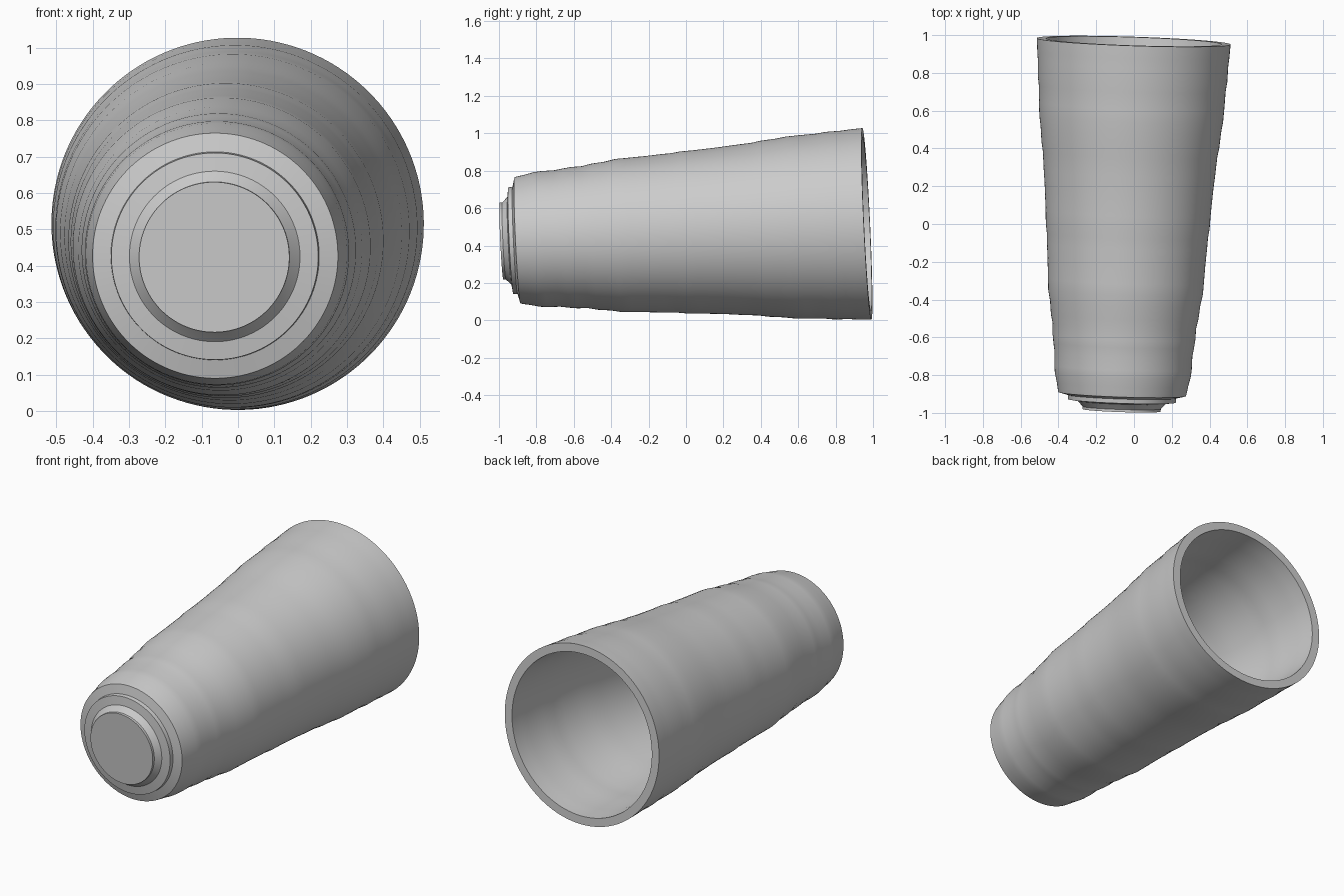
import bpy, bmesh, math
from mathutils import Vector, Matrix

if "Cube" in bpy.data.objects:
    bpy.data.objects.remove(bpy.data.objects["Cube"])

SEGMENTS = 128
WALL = 0.048

# Stepped foot: (radius, distance along the axis)
foot = [(0.207, -0.988), (0.207, -0.974), (0.220, -0.960), (0.235, -0.945),
        (0.285, -0.938), (0.287, -0.915), (0.338, -0.902)]

# Hand-thrown wall with shallow throwing ridges
wall = [(0.343, -0.88), (0.348, -0.85), (0.360, -0.80), (0.364, -0.76),
        (0.365, -0.69), (0.373, -0.64), (0.378, -0.60), (0.380, -0.54),
        (0.391, -0.49), (0.398, -0.42), (0.410, -0.36), (0.413, -0.30),
        (0.418, -0.20), (0.424, -0.12), (0.427, -0.06), (0.434, -0.01),
        (0.437, 0.06), (0.442, 0.13), (0.447, 0.20), (0.454, 0.27),
        (0.462, 0.37), (0.471, 0.42), (0.478, 0.50), (0.487, 0.56),
        (0.491, 0.63), (0.495, 0.72), (0.502, 0.77), (0.504, 0.85),
        (0.509, 0.90), (0.513, 0.969)]

# Inside follows the wall, then rounds into the floor
inner = [(r - WALL, t) for r, t in reversed(wall) if t > -0.83]
floor = [(0.300, -0.83), (0.270, -0.85), (0.0, -0.86)]
profile = [(0.0, -0.988)] + foot + wall + inner + floor

# The cup lies on its side, resting slightly tilted along this axis
axis = Vector((0.033, 1.0, 0.047)).normalized()
turn = Vector((0, 0, 1)).rotation_difference(axis).to_matrix().to_4x4()
place = Matrix.Translation((-0.033, 0.0, 0.470)) @ turn

# Revolve the profile
bm = bmesh.new()
rings = []
for r, t in profile:
    if r == 0:
        rings.append([bm.verts.new(place @ Vector((0, 0, t)))] * SEGMENTS)
        continue
    ring = []
    for i in range(SEGMENTS):
        a = 2 * math.pi * i / SEGMENTS
        ring.append(bm.verts.new(place @ Vector((r * math.cos(a), r * math.sin(a), t))))
    rings.append(ring)
for low, high in zip(rings, rings[1:]):
    for i in range(SEGMENTS):
        j = (i + 1) % SEGMENTS
        corners = list(dict.fromkeys((low[i], low[j], high[j], high[i])))
        bm.faces.new(corners)
bmesh.ops.recalc_face_normals(bm, faces=bm.faces[:])

mesh = bpy.data.meshes.new("cup")
bm.to_mesh(mesh)
bm.free()
cup = bpy.data.objects.new("cup", mesh)
bpy.context.collection.objects.link(cup)

# Plain grey clay
clay = bpy.data.materials.new("grey_clay")
clay.diffuse_color = (0.6, 0.6, 0.6, 1.0)
clay.use_nodes = True
clay.node_tree.nodes["Principled BSDF"].inputs["Base Color"].default_value = clay.diffuse_color
mesh.materials.append(clay)

bpy.context.view_layer.objects.active = cup
cup.select_set(True)
bpy.ops.object.shade_smooth_by_angle(angle=math.radians(30))
